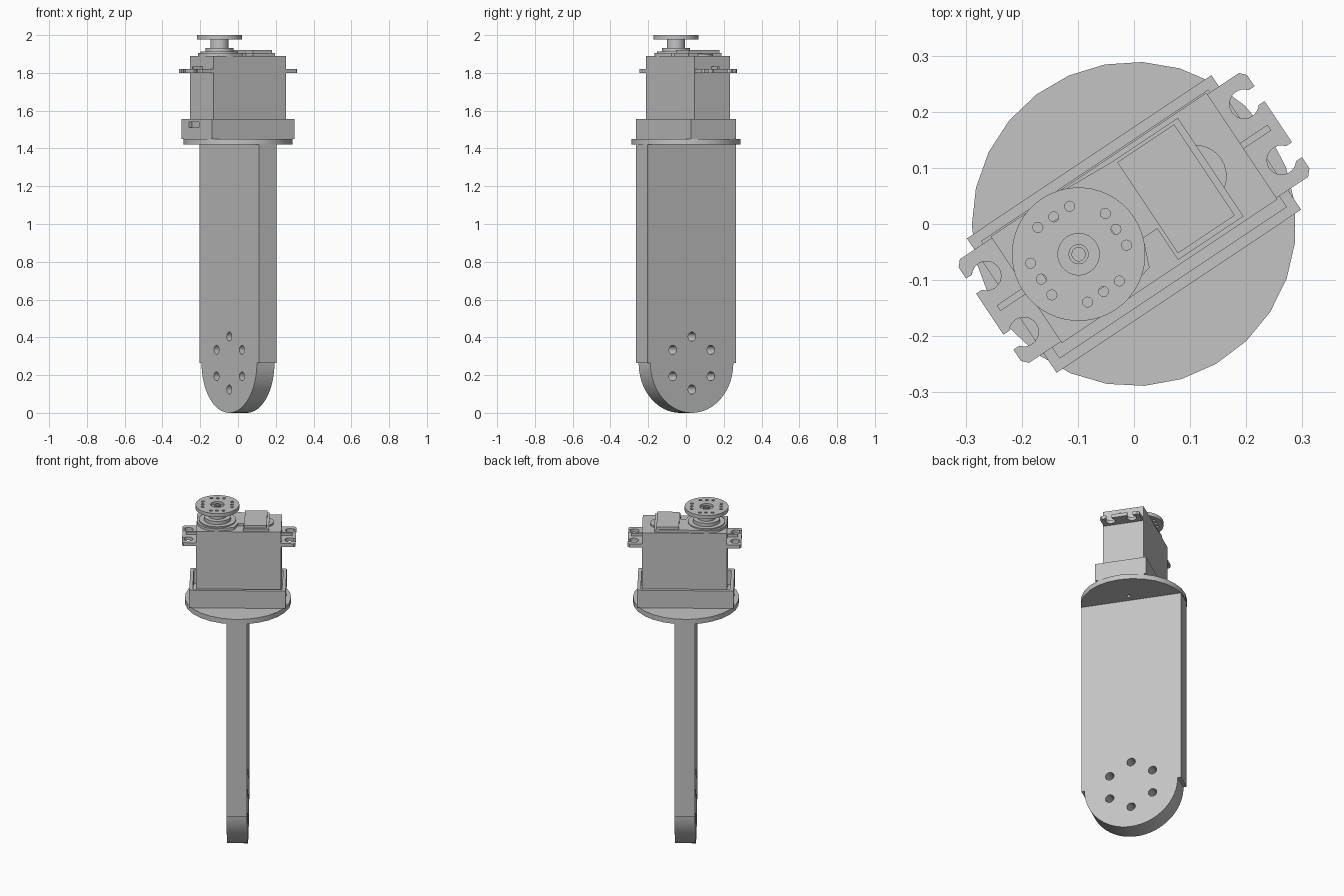
import bpy, bmesh, math
from mathutils import Matrix, Vector

cube = bpy.data.objects.get("Cube")
if cube:
    bpy.data.objects.remove(cube, do_unlink=True)

TURN = Matrix.Rotation(math.radians(33.7), 4, 'Z')   # whole model is turned about z

grey = bpy.data.materials.new("plain_grey")
grey.use_nodes = True
grey.diffuse_color = (0.55, 0.55, 0.55, 1)
grey.node_tree.nodes["Principled BSDF"].inputs["Base Color"].default_value = (0.55, 0.55, 0.55, 1)


def arc(cx, cy, r, start, end, n):
    """Points on an arc, angles in degrees."""
    angles = [math.radians(start + (end - start) * i / n) for i in range(n + 1)]
    return [(cx + r * math.cos(a), cy + r * math.sin(a)) for a in angles]


def circle(cx, cy, r, n=24):
    return arc(cx, cy, r, 0, 360, n)[:-1]


def rect(x0, x1, y0, y1):
    return [(x0, y0), (x1, y0), (x1, y1), (x0, y1)]


def prism(name, outline, lo, hi, axis='z'):
    """Extrude an outline along z, or a (y, z) outline along x."""
    bm = bmesh.new()
    place = (lambda a, b, c: Vector((a, b, c))) if axis == 'z' else (lambda a, b, c: Vector((c, a, b)))
    face = bm.faces.new([bm.verts.new(place(a, b, lo)) for a, b in outline])
    ext = bmesh.ops.extrude_face_region(bm, geom=[face])
    moved = [g for g in ext["geom"] if isinstance(g, bmesh.types.BMVert)]
    bmesh.ops.translate(bm, verts=moved, vec=place(0, 0, hi - lo))
    bmesh.ops.recalc_face_normals(bm, faces=bm.faces)
    bm.transform(TURN)
    mesh = bpy.data.meshes.new(name)
    bm.to_mesh(mesh)
    bm.free()
    obj = bpy.data.objects.new(name, mesh)
    bpy.context.collection.objects.link(obj)
    mesh.materials.append(grey)
    return obj


def activate(obj):
    bpy.ops.object.select_all(action='DESELECT')
    obj.select_set(True)
    bpy.context.view_layer.objects.active = obj


def cut(obj, cutters):
    for c in cutters:
        c.hide_render = True
        mod = obj.modifiers.new("cut", 'BOOLEAN')
        mod.operation, mod.solver, mod.object = 'DIFFERENCE', 'EXACT', c
        activate(obj)
        bpy.ops.object.modifier_apply(modifier=mod.name)
        bpy.data.objects.remove(c, do_unlink=True)


parts = []

# Arm: flat plate with a stepped, rounded lower end and a ring of six holes
END = 0.264
outline = [(0.282, 1.42), (-0.282, 1.42), (-0.282, END)] + arc(0, END, END, 180, 360, 32) + [(0.282, END)]
arm = prism("arm_plate", outline, -0.056, 0.056, 'x')
holes = []
for i in range(6):
    a = math.radians(30 + 60 * i)
    holes.append(prism("hole", circle(0.14 * math.cos(a), END + 0.14 * math.sin(a), 0.024, 20), -0.1, 0.1, 'x'))
cut(arm, holes)
parts.append(arm)

# Round mounting disc with two screw holes
disc = prism("mounting_disc", circle(0, 0, 0.289, 27), 1.42, 1.45)
cut(disc, [prism("hole", circle(s * 0.1, 0, 0.012, 12), 1.4, 1.5) for s in (-1, 1)])
parts.append(disc)

# Open tray that holds the motor, with a cable slot in one end
tray = prism("motor_tray", rect(-0.262, 0.262, -0.144, 0.144), 1.45, 1.555)
cut(tray, [prism("cavity", rect(-0.243, 0.243, -0.125, 0.125), 1.47, 1.6),
           prism("slot", rect(-0.023, 0.076, 1.51, 1.54), -0.3, -0.238, 'x')])
parts.append(tray)

# Motor case
CU, CV = 0.006, 0.009
parts.append(prism("motor_case", rect(CU - 0.231, CU + 0.231, CV - 0.114, CV + 0.114), 1.47, 1.89))

# Mounting ears with open keyholes, and a stiffening rib on each
for s, side in ((-1, "rear"), (1, "front")):
    inner, outer = CU + s * 0.22, CU + s * 0.309
    ear = prism(side + "_ear", [(inner, CV - 0.111), (outer - s * 0.01, CV - 0.111), (outer, CV - 0.1),
                                (outer, CV + 0.1), (outer - s * 0.01, CV + 0.111), (inner, CV + 0.111)], 1.8, 1.82)
    keyholes = []
    for v in (CV - 0.06, CV + 0.06):
        ring = arc(0, 0, 0.026, 38, 322, 20) + [(0.06, -0.016), (0.06, 0.016)]
        keyholes.append(prism("keyhole", [(CU + s * (0.276 + x), v + y) for x, y in ring], 1.75, 1.85))
    cut(ear, keyholes)
    parts.append(ear)
    root, tip = sorted((inner, CU + s * 0.29))
    parts.append(prism(side + "_rib", rect(root, tip, CV - 0.006, CV + 0.006), 1.815, 1.835))

# Gear cover on top of the case
HU, HV = -0.112, 0.01
cover = arc(HU, HV, 0.112, 90, 270, 24) + [(-0.02, -0.08), (0.0, -0.03), (0.03, -0.03), (0.03, -0.097),
                                         (0.17, -0.097), (0.17, 0.114), (0.03, 0.114)]
parts.append(prism("gear_cover", cover, 1.885, 1.905))
parts.append(prism("gear_bump", circle(0.138, HV, 0.056, 32), 1.885, 1.9))
parts.append(prism("raised_cover", rect(0.036, 0.158, -0.087, 0.108), 1.9, 1.92))

# Output shaft: stepped collar, hub and horn
parts.append(prism("shaft_base", circle(HU, HV, 0.1, 32), 1.9, 1.912))
parts.append(prism("shaft_collar", circle(HU, HV, 0.074, 32), 1.91, 1.932))
parts.append(prism("horn_hub", circle(HU, HV, 0.048, 32), 1.93, 1.985))
horn = prism("horn_disc", circle(HU, HV, 0.119, 48), 1.978, 2.0)
cutters = [prism("recess", circle(HU, HV, 0.037, 28), 1.985, 2.05)]
for q in range(4):
    turn = Matrix.Rotation(q * math.pi / 2, 2)
    for off in (-0.034, 0, 0.034):
        x, y = turn @ Vector((off, 0.08))
        cutters.append(prism("hole", circle(HU + x, HV + y, 0.009, 12), 1.95, 2.05))
cut(horn, cutters)
parts.append(horn)
screw = prism("horn_screw", circle(HU, HV, 0.018, 20), 1.98, 1.996)
cut(screw, [prism("socket", circle(HU, HV, 0.012, 16), 1.988, 2.05)])
parts.append(screw)

for obj in parts:
    activate(obj)
    bpy.ops.object.shade_smooth_by_angle(angle=math.radians(30))
